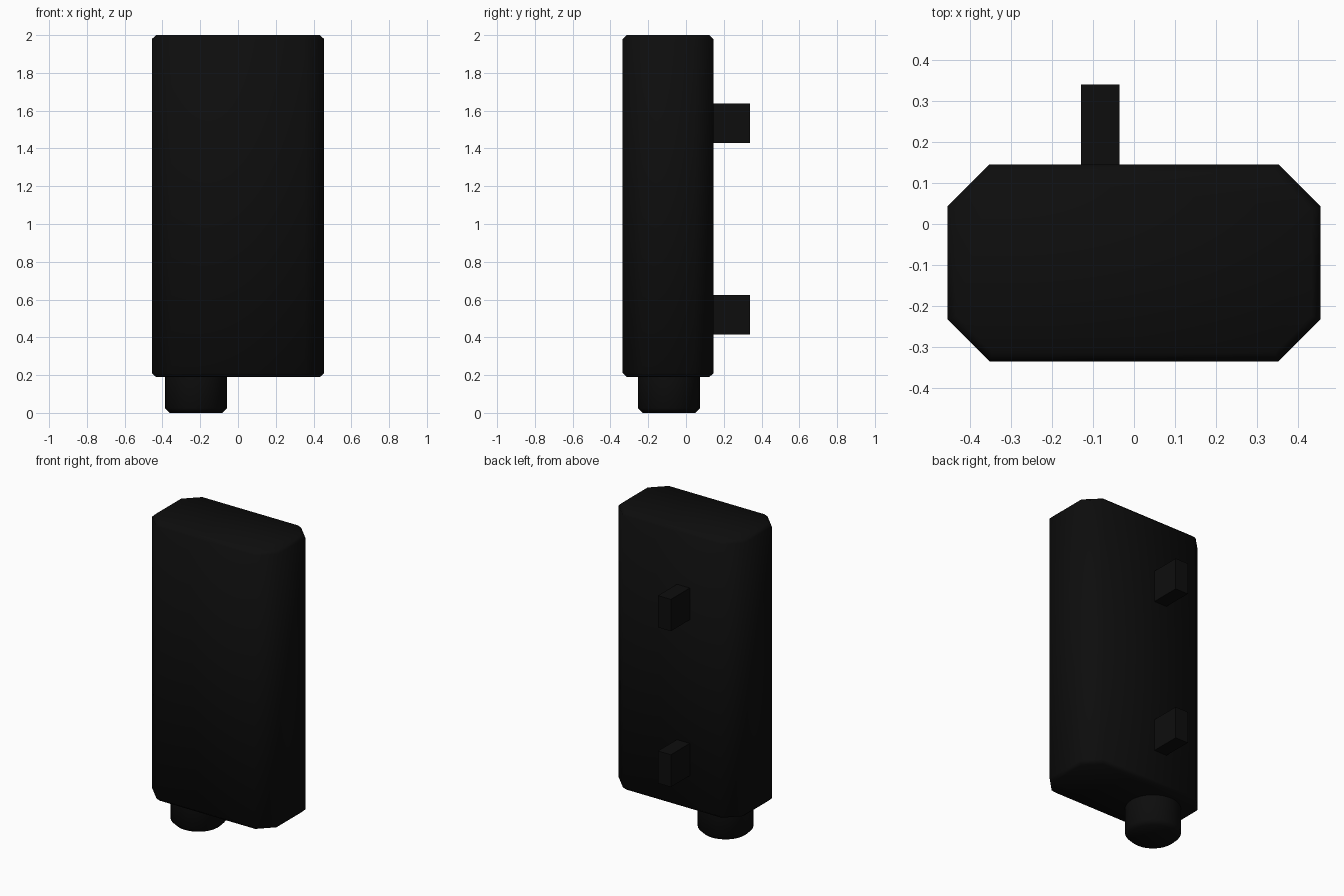
import bpy, bmesh, math

cube = bpy.data.objects.get("Cube")
if cube:
    bpy.data.objects.remove(cube, do_unlink=True)

black = bpy.data.materials.new("matte black")
black.use_nodes = True
colour = (0.004, 0.004, 0.004, 1)
black.diffuse_color = colour
black.node_tree.nodes["Principled BSDF"].inputs["Base Color"].default_value = colour


def octagon(hx, hy, c):
    """Rectangle outline with chamfered corners, counter-clockwise."""
    return [(hx, c - hy), (hx, hy - c), (hx - c, hy), (c - hx, hy),
            (-hx, hy - c), (-hx, c - hy), (c - hx, -hy), (hx - c, -hy)]


def circle(r, n=32):
    return [(r * math.cos(math.tau * i / n), r * math.sin(math.tau * i / n)) for i in range(n)]


def rectangle(hx, hy):
    return [(hx, -hy), (hx, hy), (-hx, hy), (-hx, -hy)]


def loft(name, centre, rings, smooth=True):
    """Skin a stack of (height, outline) rings and cap both ends."""
    bm = bmesh.new()
    loops = [[bm.verts.new((x, y, z)) for x, y in outline] for z, outline in rings]
    for low, high in zip(loops, loops[1:]):
        n = len(low)
        for i in range(n):
            j = (i + 1) % n
            bm.faces.new((low[i], low[j], high[j], high[i]))
    bm.faces.new(loops[0][::-1])
    bm.faces.new(loops[-1])
    mesh = bpy.data.meshes.new(name)
    bm.to_mesh(mesh)
    bm.free()
    mesh.materials.append(black)
    obj = bpy.data.objects.new(name, mesh)
    obj.location = (*centre, 0)
    bpy.context.collection.objects.link(obj)
    if smooth:
        bpy.ops.object.select_all(action="DESELECT")
        obj.select_set(True)
        bpy.context.view_layer.objects.active = obj
        bpy.ops.object.shade_smooth_by_angle(angle=math.radians(60))
    return obj


# Case with chamfered corners and softened top and bottom rims
wide = octagon(0.455, 0.24, 0.102)
narrow = octagon(0.434, 0.219, 0.09)
loft("case", (0, -0.095), [(0.19, narrow), (0.21, wide), (1.98, wide), (2.0, narrow)])

# Round plug under the case
loft("bottom_plug", (-0.222, -0.09),
     [(0, circle(0.14)), (0.025, circle(0.165)), (0.2, circle(0.165))])

# Square mounting pegs on the back
for name, low, high in (("lower_peg", 0.415, 0.625), ("upper_peg", 1.43, 1.637)):
    peg = rectangle(0.0465, 0.104)
    loft(name, (-0.0825, 0.236), [(low, peg), (high, peg)], smooth=False)
